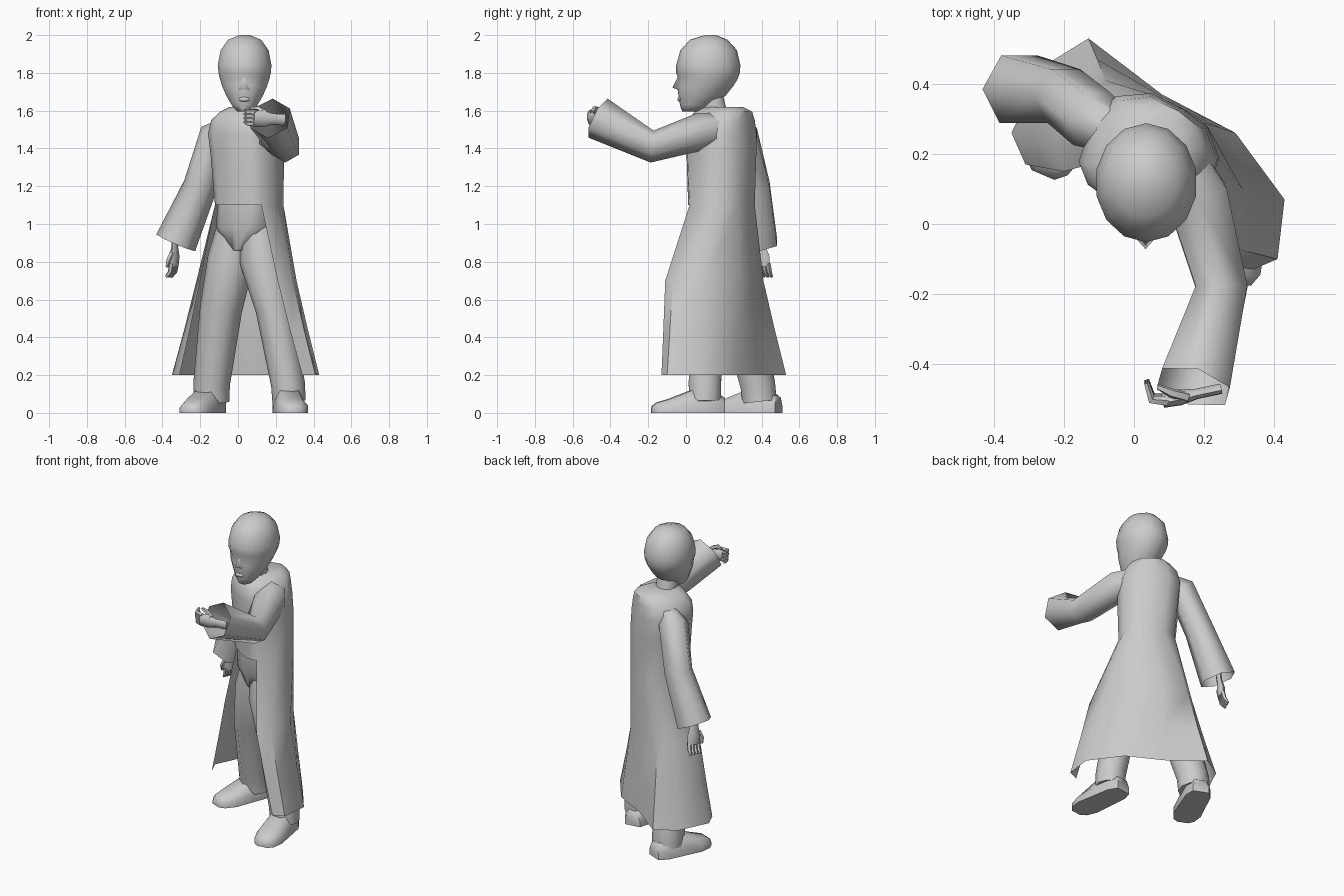
import bpy, bmesh, math
from mathutils import Vector, Matrix

if "Cube" in bpy.data.objects:
    bpy.data.objects.remove(bpy.data.objects["Cube"])

grey = bpy.data.materials.new("plain_grey")
grey.use_nodes = True
grey.diffuse_color = (0.6, 0.6, 0.6, 1)
grey.node_tree.nodes["Principled BSDF"].inputs["Base Color"].default_value = (0.6, 0.6, 0.6, 1)


def finish(name, bm, angle=50):
    bmesh.ops.recalc_face_normals(bm, faces=bm.faces)
    mesh = bpy.data.meshes.new(name)
    bm.to_mesh(mesh)
    bm.free()
    mesh.materials.append(grey)
    obj = bpy.data.objects.new(name, mesh)
    bpy.context.collection.objects.link(obj)
    bpy.ops.object.select_all(action="DESELECT")
    obj.select_set(True)
    bpy.context.view_layer.objects.active = obj
    bpy.ops.object.shade_smooth_by_angle(angle=math.radians(angle))


def skin(bm, rings, start=True, end=True):
    """Join rings of points; where a row is shorter than the first, it stays open."""
    full = len(rings[0])
    rows = [[bm.verts.new(p) for p in ring] for ring in rings]
    for a, b in zip(rows, rows[1:]):
        n = min(len(a), len(b))
        for i in range(n if n == full else n - 1):
            j = (i + 1) % n
            bm.faces.new((a[i], a[j], b[j], b[i]))
    if start:
        bm.faces.new(rows[0])
    if end:
        bm.faces.new(rows[-1])


def tube_rings(path, radii, sides=8, flat=1.0, ref=(0, 0, 1), phase=0.0):
    """Rings square to a path; ref sets the direction that flat squashes."""
    path = [Vector(p) for p in path]
    rings = []
    for i, (p, r) in enumerate(zip(path, radii)):
        into = (p - path[i - 1]).normalized() if i else Vector()
        out = (path[i + 1] - p).normalized() if i + 1 < len(path) else Vector()
        t = (into + out).normalized()
        u = t.cross(Vector(ref)).normalized()
        v = u.cross(t)
        turns = [phase + math.tau * k / sides for k in range(sides)]
        rings.append([p + r * (u * math.cos(q) + v * flat * math.sin(q)) for q in turns])
    return rings


def tube(name, path, radii, sides, end=True, ref=(0, 0, 1), phase=0.0):
    bm = bmesh.new()
    skin(bm, tube_rings(path, radii, sides, ref=ref, phase=phase), end=end)
    finish(name, bm, 65)


# Long coat: turned torso rings above, open skirt below
YAW = Matrix.Rotation(math.radians(-32), 3, "Z")
SIDE = [(-.85, -.7), (-1, 0), (-.9, .6), (-.5, .95), (0, 1)]
FRONT = [(.55, -.95), (0, -1), (-.55, -.95)]
OUTLINE = SIDE + [(-x, y) for x, y in SIDE[-2::-1]] + FRONT


def torso_ring(x, y, z, a, b):
    return [Vector((x, y, z)) + YAW @ Vector((u * a, v * b, 0)) for u, v in OUTLINE]


hip = [(-.2, .15), (-.22, .25), (-.16, .35), (-.08, .41), (.08, .36),
       (.2, .29), (.31, .1), (.29, -.07), (.21, -.11)]
hem = [(-.31, .17), (-.35, .26), (-.26, .45), (-.13, .53), (.08, .37),
       (.29, .26), (.43, .07), (.41, -.1), (.34, -.13)]
middle = [((a + c) / 2, (b + d) / 2) for (a, b), (c, d) in zip(hip, hem)]
rings = [torso_ring(*r) for r in (
    (.05, .2, 1.62, .08, .1), (.05, .2, 1.595, .125, .145), (.04, .19, 1.55, .17, .16),
    (.04, .19, 1.48, .19, .165), (.05, .19, 1.36, .185, .165), (.06, .19, 1.1, .17, .16))]
rings += [[(x, y, z) for x, y in row] for row, z in ((hip, .7), (middle, .44), (hem, .2))]
bm = bmesh.new()
skin(bm, rings, end=False)
finish("long_coat", bm)

# Trousers
bm = bmesh.new()
skin(bm, [torso_ring(*r) for r in (
    (.06, .19, 1.15, .155, .14), (.05, .19, .98, .16, .14), (.04, .19, .86, .06, .09))])
finish("trouser_seat", bm, 65)
tube("right_leg", [(-.005, .23, 1.04), (-.035, .24, .82), (-.09, .28, .55), (-.14, .38, .15),
                   (-.14, .39, .06)], [.09, .125, .112, .097, .095], 10, ref=(0, 1, 0))
tube("left_leg", [(.1, .16, 1.04), (.125, .14, .82), (.19, .11, .55), (.265, .1, .15),
                  (.27, .1, .06)], [.09, .12, .097, .09, .088], 10, ref=(0, 1, 0))


# Shoes
def shoe(name, heel, toe):
    heel, toe = Vector((*heel, 0)), Vector((*toe, 0))
    across = (toe - heel).normalized().cross(Vector((0, 0, 1)))
    rings = []
    for t, w, h in ((0, .05, .08), (.15, .075, .12), (.45, .08, .12),
                    (.75, .085, .075), (.93, .065, .055), (1, .035, .035)):
        c = heel.lerp(toe, t)
        profile = [(-1, 0), (-1, .5), (-.6, 1), (.6, 1), (1, .5), (1, 0)]
        rings.append([c + across * w * u + Vector((0, 0, h * v)) for u, v in profile])
    bm = bmesh.new()
    skin(bm, rings)
    finish(name, bm, 60)


shoe("right_shoe", (-.11, .49), (-.26, .14))
shoe("left_shoe", (.25, .2), (.3, -.18))

# Wide six-sided sleeves, open at the cuff
tube("right_sleeve", [(-.03, .25, 1.52), (-.12, .3, 1.46), (-.2, .365, 1.2), (-.33, .385, .9)],
     [.06, .092, .09, .112], 6, end=False, ref=(0, 1, 0))
tube("left_sleeve", [(.12, .2, 1.51), (.18, .08, 1.49), (.25, -.18, 1.41), (.17, -.465, 1.56)],
     [.08, .1, .085, .116], 6, end=False, phase=math.pi / 2)


# Hands: flattened palm, four bent fingers and a thumb
def hand(name, wrist, along, across, curl):
    wrist, along, across = Vector(wrist), Vector(along).normalized(), Vector(across).normalized()
    palm = along.cross(across)
    bm = bmesh.new()
    skin(bm, tube_rings([wrist - along * .07, wrist, wrist + along * .05, wrist + along * .1],
                        [.03, .03, .046, .04], 8, .5, palm))
    for k in range(4):
        base = wrist + along * .085 + across * (k - 1.5) * .021
        knuckle = base + along * .045 + palm * curl * .3
        tip = knuckle + along * (.045 - curl * .8) + palm * curl
        skin(bm, tube_rings([base, knuckle, tip], [.014, .013, .008], 5, ref=across))
    thumb = wrist + along * .03 + across * .03
    skin(bm, tube_rings([thumb, thumb + along * .04 + across * .02 + palm * curl * .5,
                         thumb + along * .075 + across * .015 + palm * curl],
                        [.016, .014, .008], 5, ref=palm))
    finish(name, bm)


hand("right_hand", (-.335, .395, .875), (-.05, .12, -1), (-.4, -.9, 0), .02)
hand("left_hand", (.18, -.485, 1.555), (-.95, -.2, .05), (0, -.15, 1), .05)

# Neck and head
tube("neck", [(.035, .16, 1.56), (.035, .13, 1.7)], [.068, .062], 10, ref=(0, 1, 0))
bm = bmesh.new()
rings = []
for z, front, back, w in ((2, .1, .16, .03), (1.975, .02, .22, .09), (1.92, -.03, .27, .13),
                          (1.84, -.052, .288, .146), (1.8, -.052, .285, .142),
                          (1.77, -.04, .275, .135), (1.73, -.047, .25, .122),
                          (1.68, -.04, .21, .1), (1.63, -.032, .14, .07),
                          (1.595, -.02, .08, .04)):
    mid, half = (front + back) / 2, (back - front) / 2
    turns = [math.tau * k / 14 for k in range(14)]
    rings.append([(.035 + w * math.sin(q), mid - half * math.cos(q), z) for q in turns])
skin(bm, rings)
finish("head", bm, 70)

# Face: wedge nose and lips
bm = bmesh.new()
for p in ((.033, -.072, 1.722), (.033, -.04, 1.785), (.003, -.038, 1.71), (.063, -.038, 1.71)):
    bm.verts.new(p)
bmesh.ops.convex_hull(bm, input=bm.verts)
finish("nose", bm, 100)

bm = bmesh.new()
fit = Matrix.Translation((.033, -.034, 1.66)) @ Matrix.Diagonal((.03, .012, .013, 1))
bmesh.ops.create_uvsphere(bm, u_segments=8, v_segments=6, radius=1, matrix=fit)
finish("lips", bm, 70)
